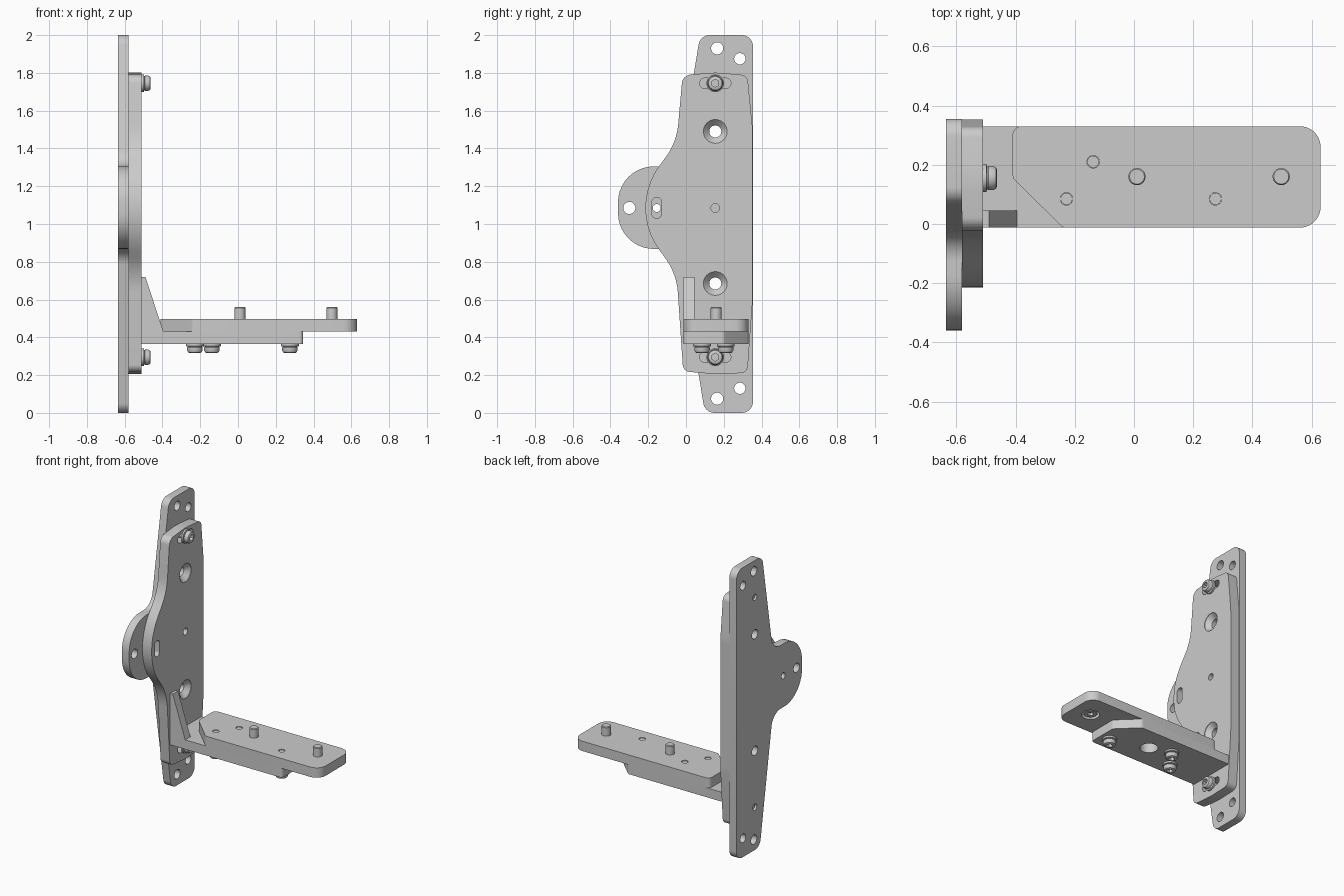
import bpy, bmesh, math
from mathutils import Vector, Matrix

if "Cube" in bpy.data.objects:
    bpy.data.objects.remove(bpy.data.objects["Cube"])

ROT = {'X': Matrix.Rotation(math.pi / 2, 4, 'Y'), 'Z': Matrix.Identity(4),
       '-Z': Matrix.Rotation(math.pi, 4, 'X')}


def finish(name, bm):
    bmesh.ops.remove_doubles(bm, verts=bm.verts, dist=1e-5)
    bmesh.ops.recalc_face_normals(bm, faces=bm.faces)
    me = bpy.data.meshes.new(name)
    bm.to_mesh(me)
    bm.free()
    ob = bpy.data.objects.new(name, me)
    bpy.context.collection.objects.link(ob)
    return ob


def fillet(pts, seg=10):
    """Outline from (u, v, radius) corners, each rounded by its radius."""
    out = []
    for i, (u, v, r) in enumerate(pts):
        p = Vector((u, v))
        a = (Vector(pts[i - 1][:2]) - p).normalized()
        b = (Vector(pts[(i + 1) % len(pts)][:2]) - p).normalized()
        if r == 0:
            out.append(p)
            continue
        half = a.angle(b) / 2
        c = p + (a + b).normalized() * (r / math.sin(half))
        t = r / math.tan(half)
        s, e = p + a * t - c, p + b * t - c
        sweep = s.angle_signed(e)
        for k in range(seg + 1):
            ang = -sweep * k / seg
            out.append(c + Matrix.Rotation(ang, 2) @ s)
    return out


def prism(name, pts, axis, lo, hi):
    place = {'X': lambda p, h: (h, p[0], p[1]), 'Y': lambda p, h: (p[0], h, p[1]),
             'Z': lambda p, h: (p[0], p[1], h)}[axis]
    bm = bmesh.new()
    f = bm.faces.new([bm.verts.new(place(p, lo)) for p in fillet(pts)])
    new = bmesh.ops.extrude_face_region(bm, geom=[f])['geom']
    bmesh.ops.translate(bm, verts=[g for g in new if isinstance(g, bmesh.types.BMVert)],
                        vec=Vector(place((0, 0), hi - lo)))
    return finish(name, bm)


def lathe(name, profile, loc, axis, seg=32):
    bm = bmesh.new()
    vs = [bm.verts.new((r, 0, h)) for r, h in profile]
    es = [bm.edges.new(e) for e in zip(vs, vs[1:])]
    bmesh.ops.spin(bm, geom=vs + es, cent=(0, 0, 0), axis=(0, 0, 1),
                   angle=math.tau, steps=seg)
    bm.transform(Matrix.Translation(loc) @ ROT[axis])
    return finish(name, bm)


def cyl(r, loc, axis, lo, hi, seg=32):
    return lathe("cutter", [(0, lo), (r, lo), (r, hi), (0, hi)], loc, axis, seg)


def slot(y, z, w, h):
    r = min(w, h) / 2 - 1e-3
    return prism("cutter", [(y + sy * w / 2, z + sz * h / 2, r)
                            for sy, sz in ((-1, -1), (1, -1), (1, 1), (-1, 1))], 'X', -0.6, -0.49)


def cut(ob, cutters):
    bpy.context.view_layer.objects.active = ob
    for c in cutters:
        c.hide_render = True
        m = ob.modifiers.new("cut", 'BOOLEAN')
        m.object, m.operation, m.solver = c, 'DIFFERENCE', 'EXACT'
        bpy.ops.object.modifier_apply(modifier=m.name)
        bpy.data.objects.remove(c)


MID = 1.085
# back plate with side lobe
back = prism("back_plate", [
    (0.355, 0, .06), (0.355, 2, .06), (0.075, 2, .06), (-0.04, 1.305, .1), (-0.36, 1.305, .19),
    (-0.36, 0.868, .19), (-0.04, 0.868, .1), (0.1, 0, .06)], 'X', -0.635, -0.58)
holes = [(0.165, 1.93, .032), (0.285, 1.875, .03), (0.165, .075, .032), (0.285, .13, .03),
         (-0.3, MID, .032), (-0.155, MID, .021), (0.155, 1.49, .032), (0.155, .685, .032),
         (0.155, 1.745, .021), (0.155, .295, .021)]
cut(back, [cyl(r, (0, y, z), 'X', -0.7, -0.54) for y, z, r in holes])

# adjustable front plate
front = prism("front_plate", [
    (0.325, .212, .04), (0.353, .6, .6), (0.353, 1.5, .6), (0.325, 1.787, .04), (0.155, 1.803, .5),
    (-0.018, 1.787, .05), (-0.05, 1.43, .35), (-0.309, MID, .375), (-0.05, .74, .35),
    (-0.015, .22, .04), (0.155, .205, .5)], 'X', -0.58, -0.51)
cutters = [cyl(.023, (0, .155, MID), 'X', -0.6, -0.49), slot(-0.155, MID, .05, .11)]
for z in (1.49, .685):
    cutters += [lathe("cutter", [(0, -0.62), (.032, -0.62), (.032, -0.545), (.063, -0.513),
                                 (.063, -0.49), (0, -0.49)], (0, .155, z), 'X')]
cutters += [slot(.155, z, .165, .055) for z in (1.745, .295)]
cut(front, cutters)

# shelf arm, gusset and top shelf
arm = prism("shelf_arm", [(-0.51, -.012, 0), (.345, -.012, .02), (.345, .2, .03),
                          (.21, .33, .03), (-0.51, .33, 0)], 'Z', .365, .43)
prism("gusset", [(-0.51, .43, 0), (-0.395, .43, 0), (-0.49, .72, 0), (-0.51, .72, 0)],
      'Y', -.012, .045)
shelf = prism("top_shelf", [(-0.24, -.012, .02), (.63, -.012, .07), (.63, .33, .07),
                            (-0.41, .33, .03), (-0.41, .155, .03)], 'Z', .43, .498)
SMALL = [(-0.228, .085), (-0.138, .21), (.275, .085)]
PINS = [(.01, .16), (.497, .16)]
cut(arm, [cyl(.058, (*PINS[0], 0), 'Z', .3, .5)] + [cyl(.021, (x, y, 0), 'Z', .3, .5) for x, y in SMALL])
cut(shelf, [cyl(.021, (x, y, 0), 'Z', .4, .6) for x, y in SMALL]
    + [cyl(.058, (*p, 0), 'Z', .4, .47) for p in PINS])


# cap screws with washer and hex socket
def screw(name, loc, axis, length):
    ob = lathe(name, [(0, -length), (.02, -length), (.02, 0), (.047, 0), (.047, .012), (.036, .014),
                      (.041, .018), (.041, .034), (.036, .044), (.028, .048), (0, .048)], loc, axis)
    cut(ob, [cyl(.021, loc, axis, .022, .06, 6)])


for n, z in (("upper", 1.745), ("lower", .295)):
    screw(n + "_plate_screw", (-0.51, .155, z), 'X', .11)
for i, (x, y) in enumerate(SMALL):
    screw(f"shelf_screw_{i + 1}", (x, y, .365), '-Z', .128)

# pins standing through the shelf, heads sunk underneath
for i, (x, y) in enumerate(PINS):
    pin = lathe(f"shelf_pin_{i + 1}", [(0, .435), (.042, .435), (.046, .44), (.046, .47), (.029, .47),
                                       (.029, .556), (.025, .561), (0, .561)], (x, y, 0), 'Z')
    cut(pin, [cyl(.021, (x, y, 0), 'Z', .42, .455, 6)])

# smooth round walls, keep edges crisp
for ob in bpy.context.collection.objects:
    ob.select_set(True)
bpy.ops.object.shade_smooth_by_angle(angle=math.radians(30))
